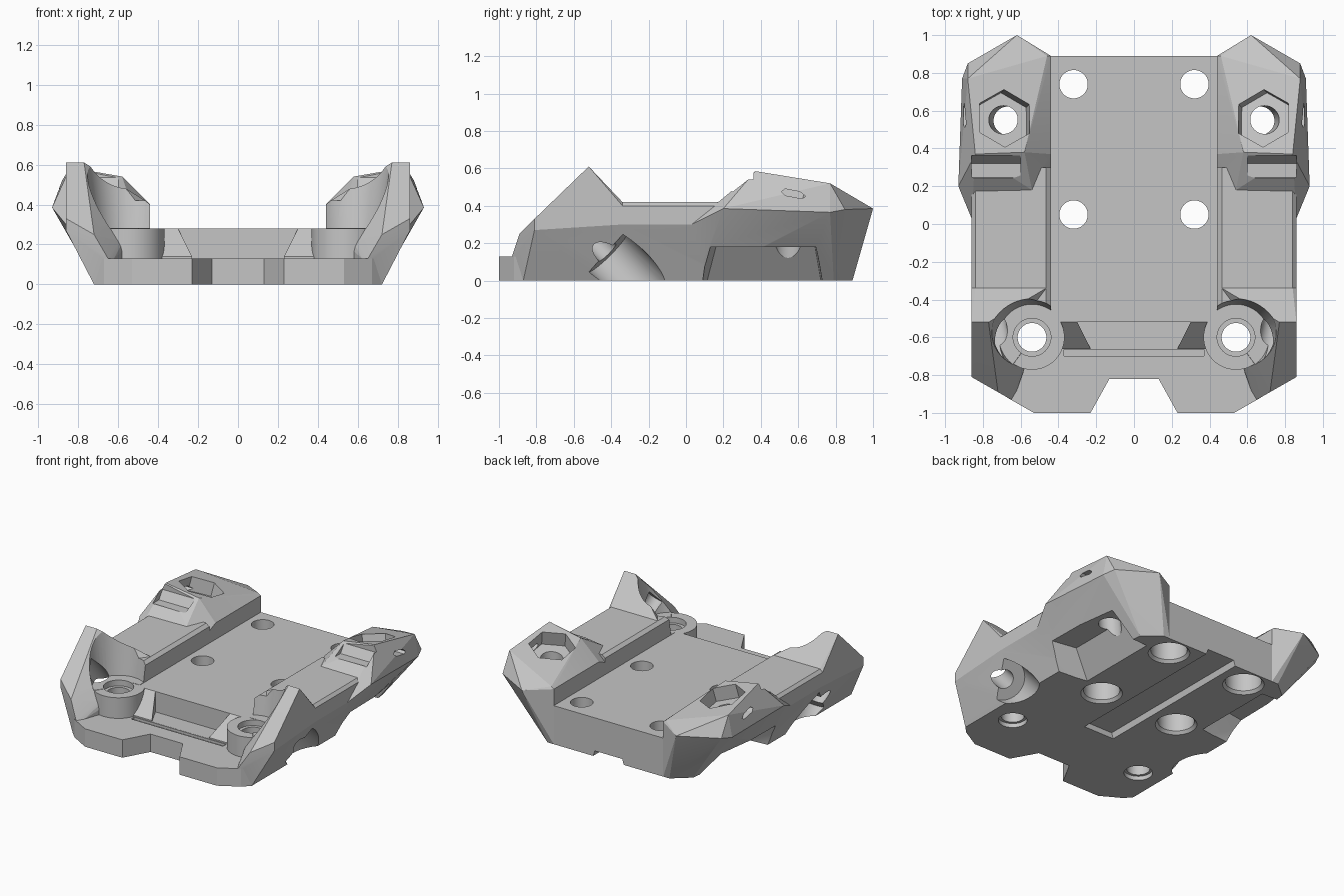
import bpy, bmesh, math
from mathutils import Vector, Matrix

cube = bpy.data.objects.get("Cube")
if cube:
    bpy.data.objects.remove(cube, do_unlink=True)


def finish(name, bm, paired):
    """Turn a bmesh into an object, with a twin on the other side if paired."""
    bmesh.ops.recalc_face_normals(bm, faces=bm.faces[:])
    if paired:
        twin = bmesh.ops.duplicate(bm, geom=bm.verts[:] + bm.edges[:] + bm.faces[:])["geom"]
        for v in twin:
            if isinstance(v, bmesh.types.BMVert):
                v.co.x = -v.co.x
        bmesh.ops.reverse_faces(bm, faces=[f for f in twin if isinstance(f, bmesh.types.BMFace)])
    mesh = bpy.data.meshes.new(name)
    bm.to_mesh(mesh)
    bm.free()
    ob = bpy.data.objects.new(name, mesh)
    bpy.context.collection.objects.link(ob)
    return ob


def prism(name, outline, axis, start, end, paired=False):
    """Extrude a flat outline along x, y or z."""
    place = {"x": lambda a, b, t: (t, a, b),
             "y": lambda a, b, t: (a, t, b),
             "z": lambda a, b, t: (a, b, t)}[axis]
    bm = bmesh.new()
    low = [bm.verts.new(place(a, b, start)) for a, b in outline]
    high = [bm.verts.new(place(a, b, end)) for a, b in outline]
    bm.faces.new(low)
    bm.faces.new(high)
    for i in range(len(low)):
        j = (i + 1) % len(low)
        bm.faces.new((low[i], low[j], high[j], high[i]))
    return finish(name, bm, paired)


def hull(name, points):
    """Faceted solid around a few corner points, on both sides."""
    bm = bmesh.new()
    for p in points:
        bm.verts.new(p)
    bmesh.ops.convex_hull(bm, input=bm.verts[:])
    loose = [v for v in bm.verts if not v.link_faces]
    bmesh.ops.delete(bm, geom=loose, context="VERTS")
    bmesh.ops.dissolve_limit(bm, angle_limit=math.radians(1), verts=bm.verts[:], edges=bm.edges[:])
    bmesh.ops.triangulate(bm, faces=bm.faces[:])
    return finish(name, bm, True)


def rod(name, start, direction, length, r1, r2=None, sides=48):
    """Cylinder or cone from a start point along a direction, on both sides."""
    d = Vector(direction).normalized()
    turn = Vector((0, 0, 1)).rotation_difference(d).to_matrix().to_4x4()
    bm = bmesh.new()
    bmesh.ops.create_cone(bm, cap_ends=True, segments=sides, radius1=r1,
                          radius2=r1 if r2 is None else r2, depth=length,
                          matrix=Matrix.Translation(Vector(start) + d * length / 2) @ turn)
    return finish(name, bm, True)


def both(half):
    """Close a half outline by reflecting it across the middle."""
    return half + [(-a, b) for a, b in reversed(half)]


UP, POST = (0, 0, 1), (0.54, -0.6)

# Flat deck with a sloped front lip
bracket = prism("bracket", [(-0.66, 0), (0.89, 0), (0.89, 0.28), (-0.52, 0.28), (-0.66, 0.14)],
                "x", -0.45, 0.45)

# Low front shelf with a central notch
shelf = prism("front_shelf", both([(0.13, -0.82), (0.23, -1), (0.53, -1), (0.67, -0.92),
                                   (0.72, -0.87), (0.72, -0.5)]), "z", 0, 0.13)

# Side rails
rails = prism("side_rails", [(0.4, 0), (0.72, 0), (0.86, 0.3), (0.86, 0.4), (0.84, 0.42),
                             (0.465, 0.42), (0.44, 0.4), (0.44, 0.27), (0.4, 0.27)],
              "y", -0.5, 0.3, True)

# Raised front corners
horns = hull("front_horns", [
    (0.77, -0.52, 0.61), (0.86, -0.52, 0.61), (0.86, -0.81, 0.33), (0.86, -0.81, 0.27),
    (0.72, -0.89, 0.25), (0.65, -0.93, 0.13), (0.62, -0.88, 0.13), (0.72, -0.87, 0),
    (0.62, -0.88, 0), (0.5, -0.45, 0), (0.72, -0.34, 0), (0.5, -0.34, 0),
    (0.86, -0.34, 0.3), (0.86, -0.34, 0.4), (0.84, -0.34, 0.42), (0.465, -0.34, 0.42),
    (0.45, -0.4, 0.28)])

# Raised rear corners
towers = hull("rear_towers", [
    (0.44, 0.89, 0), (0.49, 0.89, 0), (0.61, 0.79, 0), (0.71, 0.05, 0), (0.44, 0.06, 0),
    (0.44, 0.06, 0.26), (0.62, 1, 0.385), (0.88, 0.85, 0.38), (0.91, 0.77, 0.365),
    (0.93, 0.2, 0.385), (0.86, 0.03, 0.3), (0.44, 0.89, 0.4), (0.44, 0.37, 0.4),
    (0.46, 0.89, 0.415), (0.465, 0.37, 0.42), (0.54, 0.18, 0.42), (0.86, 0.18, 0.42),
    (0.58, 0.38, 0.54), (0.84, 0.37, 0.585), (0.88, 0.77, 0.52)])

# Screw posts at the front
posts = rod("screw_posts", (*POST, 0), UP, 0.28, 0.172)

# Tools that carve the solid
axis = Vector((-0.17, 0.18, 1))
seat = Vector((0.685, 0.56, 0.526))
bore_start, bore_dir = Vector((0.765, -0.42, 0.15)), Vector((0.15, 0.7, -0.7))
cutters = [
    rod("post_clearance", (*POST, 0.282), UP, 0.4, 0.175, 0.235),
    rod("post_hole", (*POST, -0.1), UP, 0.6, 0.076),
    rod("post_counterbore", (*POST, 0.24), UP, 0.2, 0.1),
    rod("post_hole_rim", (*POST, -0.05), UP, 0.08, 0.095),
    prism("lip_notch", both([(0.3, -0.52), (0.21, -0.7)]), "z", 0.131, 0.4),
    prism("shelf_groove", both([(0.37, -0.7), (0.37, -0.665)]), "z", 0.112, 0.2),
    prism("belly_groove", both([(0.14, -0.05), (0.11, 0.04)]), "y", -0.36, 1.2),
    hull("side_pocket", [(0.46, 0.1, -0.05), (0.46, 0.73, -0.05), (0.63, 0.16, 0.18),
                         (0.63, 0.69, 0.18), (1, 0.06, -0.05), (1, 0.76, -0.05),
                         (1, 0.1, 0.18), (1, 0.7, 0.18)]),
    rod("nut_pocket", seat - axis * 0.1, axis, 0.4, 0.155, sides=6),
    rod("nut_bore", (0.66, 0.545, 0.1), (0.1, 0.02, 1), 0.5, 0.075),
    prism("tower_step", [(0.245, 0.475), (0.32, 0.475), (0.362, 0.535), (0.362, 0.7), (0.2, 0.7)],
          "x", 0.6, 0.86, True),
    prism("side_slot", [(0.51, 0.475), (0.53, 0.49), (0.61, 0.475), (0.64, 0.45),
                        (0.62, 0.438), (0.53, 0.455)], "x", 0.8, 1, True),
    rod("side_bore_wide", bore_start, bore_dir, 0.6, 0.145),
    rod("side_bore_narrow", bore_start - bore_dir * 0.36, bore_dir, 0.5, 0.065),
]
for y in (0.05, 0.74):
    cutters.append(rod("deck_hole", (0.32, y, -0.1), UP, 0.6, 0.075))
    cutters.append(rod("deck_counterbore", (0.32, y, -0.1), UP, 0.25, 0.12))
    cutters.append(rod("deck_hole_rim", (0.32, y, -0.02), UP, 0.04, 0.155, 0.12))

# Fuse the parts, then carve
parts = [shelf, rails, horns, towers, posts]
for tool in parts + cutters:
    tool.hide_render = True
    mod = bracket.modifiers.new(tool.name, "BOOLEAN")
    mod.operation = "UNION" if tool in parts else "DIFFERENCE"
    mod.solver = "EXACT"
    mod.object = tool
bpy.context.view_layer.update()
solid = bracket.evaluated_get(bpy.context.evaluated_depsgraph_get())
mesh = bpy.data.meshes.new_from_object(solid)
bracket.modifiers.clear()
bracket.data = mesh
for tool in parts + cutters:
    bpy.data.objects.remove(tool, do_unlink=True)

# Plain grey finish
grey = bpy.data.materials.new("plain_grey")
grey.use_nodes = True
grey.diffuse_color = (0.56, 0.56, 0.56, 1)
grey.node_tree.nodes["Principled BSDF"].inputs["Base Color"].default_value = grey.diffuse_color
mesh.materials.clear()
mesh.materials.append(grey)
for face in mesh.polygons:
    face.material_index = 0

bpy.ops.object.select_all(action="DESELECT")
bracket.select_set(True)
bpy.context.view_layer.objects.active = bracket
bpy.ops.object.shade_smooth_by_angle(angle=math.radians(12))
